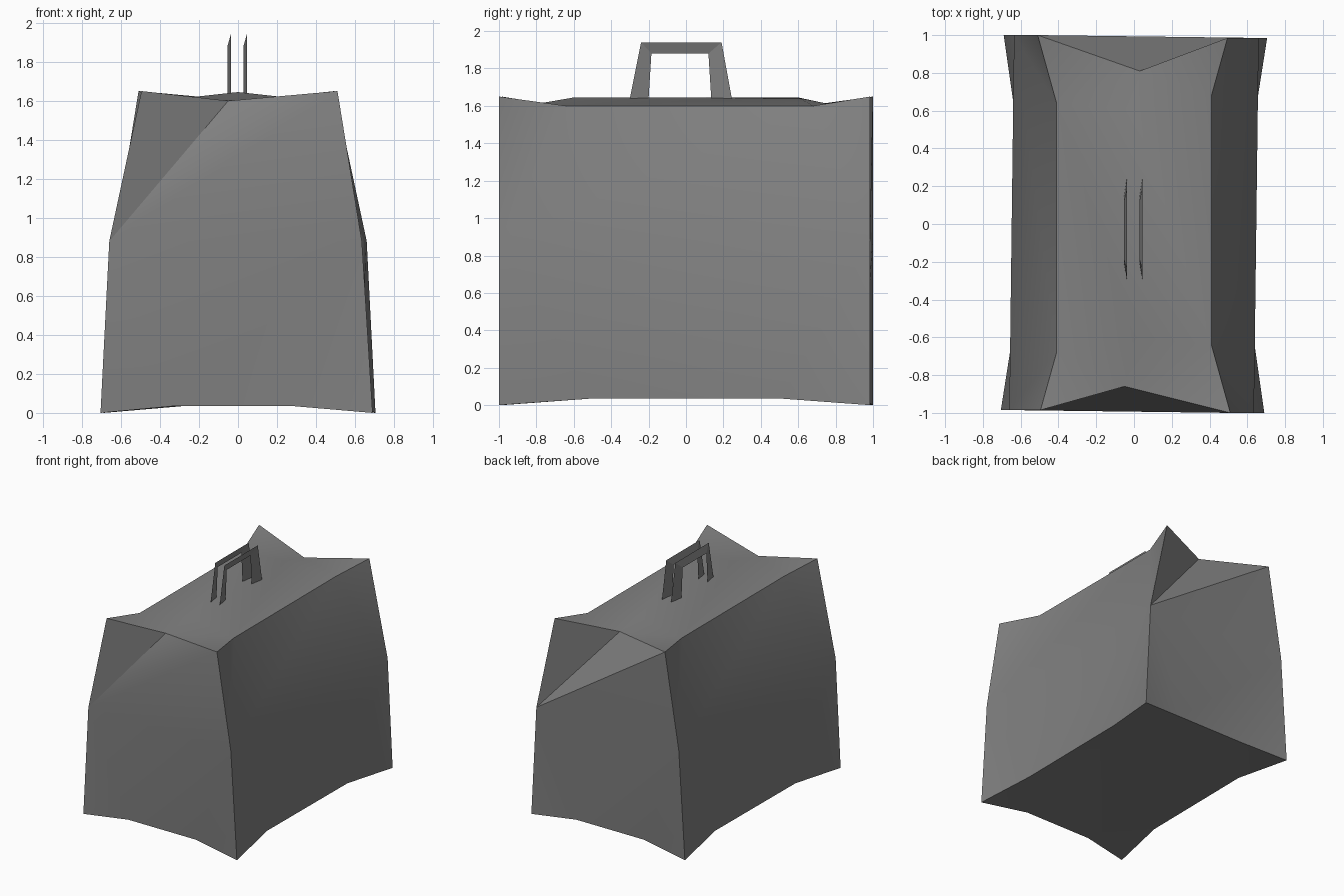
import bpy
import bmesh
import math

cube = bpy.data.objects.get("Cube")
if cube:
    bpy.data.objects.remove(cube, do_unlink=True)

grey = bpy.data.materials.new("paper_grey")
grey.use_nodes = True
tone = (0.22, 0.22, 0.22, 1)
grey.diffuse_color = tone
grey.node_tree.nodes["Principled BSDF"].inputs["Base Color"].default_value = tone


def finish(bm, name):
    mesh = bpy.data.meshes.new(name)
    bm.to_mesh(mesh)
    bm.free()
    obj = bpy.data.objects.new(name, mesh)
    bpy.context.collection.objects.link(obj)
    mesh.materials.append(grey)
    return obj


# Bag corners of one end, the other end is the same turned half round
END = {
    "base_l": (-0.705, -0.985, 0), "base_r": (0.69, -1, 0),
    "waist_l": (-0.66, -0.985, 0.88), "waist_r": (0.635, -1, 0.88),
    "top_l": (-0.495, -0.985, 1.65), "top_r": (0.51, -1, 1.65),
    "arch_l": (-0.33, -0.94, 0.035), "arch_r": (0.28, -0.94, 0.035),
    "side_l": (-0.63, -0.51, 0.035), "side_r": (0.62, -0.51, 0.035),
    "rim_l": (-0.41, -0.68, 1.60), "rim_r": (0.41, -0.64, 1.60),
    "ridge": (0, -0.6, 1.645),
}
APEX = {1: (-0.05, -0.86, 1.60), -1: (-0.03, -0.81, 1.60)}

bm = bmesh.new()
ends = []
for turn in (1, -1):
    points = dict(END, apex=APEX[turn])
    ends.append({k: bm.verts.new((x * turn, y * turn, z))
                 for k, (x, y, z) in points.items()})


def face(end, names):
    bm.faces.new([end[n] for n in names.split()])


for end, far in (ends, ends[::-1]):
    # End wall with its folded-in gusset
    face(end, "base_l arch_l waist_l")
    face(end, "arch_l arch_r waist_r waist_l")
    face(end, "arch_r base_r waist_r")
    face(end, "waist_l waist_r top_r")
    face(end, "waist_l top_r apex")
    face(end, "waist_l apex top_l")
    # Closed top, rising to a low ridge
    face(end, "top_l apex rim_l")
    face(end, "apex ridge rim_l")
    face(end, "apex top_r rim_r")
    face(end, "apex rim_r ridge")
    bm.faces.new((end["rim_r"], far["rim_l"], far["ridge"], end["ridge"]))
    # Long side wall, pinched above and below the waist
    face(end, "base_r side_r waist_r")
    bm.faces.new((end["side_r"], far["side_l"], far["waist_l"], end["waist_r"]))
    bm.faces.new((far["side_l"], far["base_l"], far["waist_l"]))
    face(end, "waist_r rim_r top_r")
    bm.faces.new((end["waist_r"], far["waist_l"], far["rim_l"], end["rim_r"]))
    bm.faces.new((far["waist_l"], far["top_l"], far["rim_l"]))
    # Bottom corners
    face(end, "base_l side_l arch_l")
    face(end, "base_r arch_r side_r")

# Raised middle of the bottom
bm.faces.new([e[n] for e in ends for n in ("side_l", "arch_l", "arch_r", "side_r")])
bmesh.ops.recalc_face_normals(bm, faces=bm.faces)
bag = finish(bm, "bag_body")

bpy.ops.object.select_all(action="DESELECT")
bag.select_set(True)
bpy.context.view_layer.objects.active = bag
bpy.ops.object.shade_smooth_by_angle(angle=math.radians(30))

# Two thin paper handles, the inner edge a little off the outer edge
OUTER = ((-0.30, 1.64), (-0.24, 1.94), (0.19, 1.94), (0.245, 1.64))
INNER = ((-0.20, 1.64), (-0.185, 1.88), (0.12, 1.88), (0.135, 1.64))
for name, x in (("right_handle", -0.037), ("left_handle", 0.045)):
    bm = bmesh.new()
    outer = [bm.verts.new((x, y, z)) for y, z in OUTER]
    inner = [bm.verts.new((x - 0.017, y, z)) for y, z in INNER]
    for i in range(3):
        bm.faces.new((outer[i], inner[i], inner[i + 1], outer[i + 1]))
    finish(bm, name)
